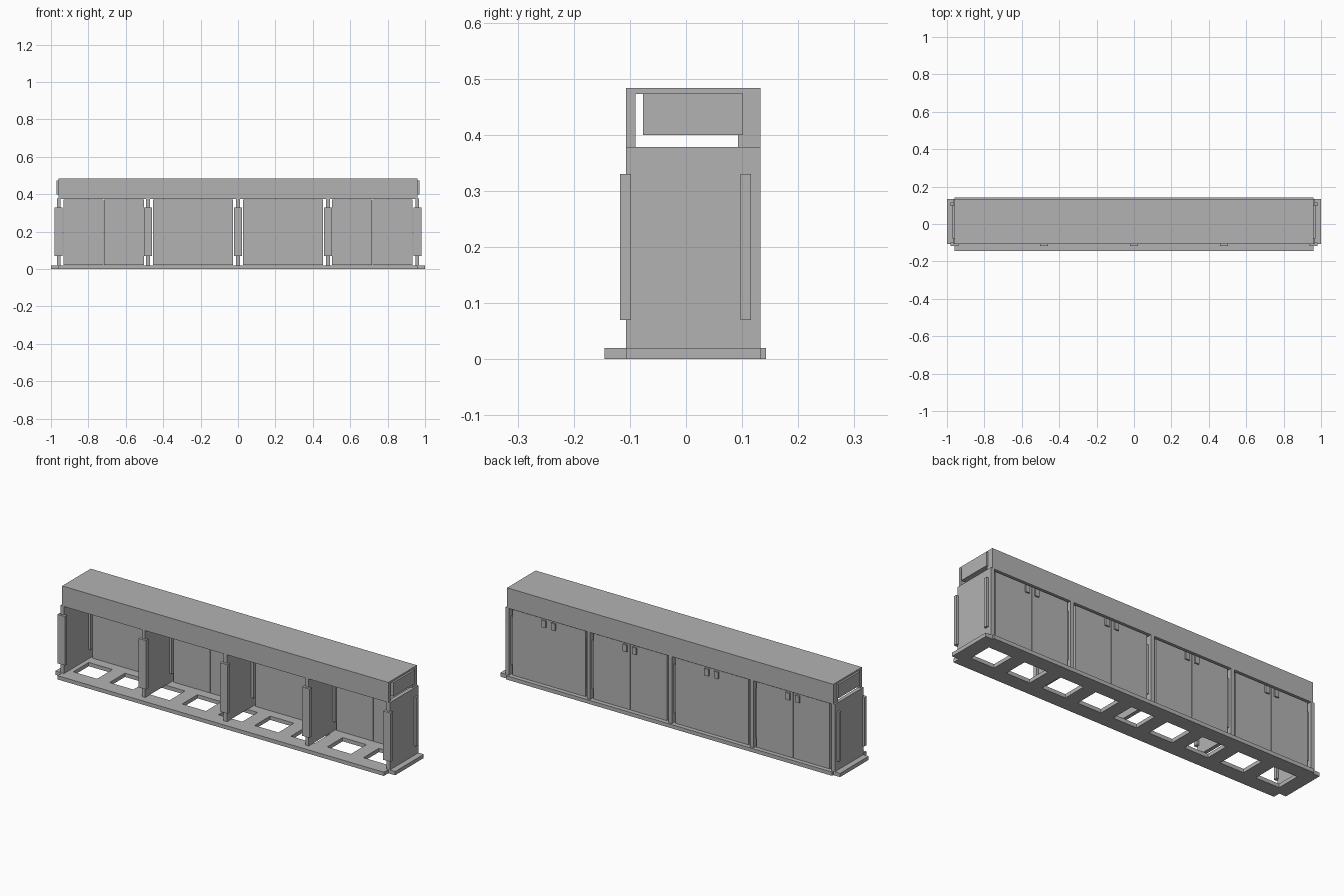
import bpy
import bmesh

cube = bpy.data.objects.get("Cube")
if cube:
    bpy.data.objects.remove(cube, do_unlink=True)

grey = bpy.data.materials.new("mid_grey")
grey.use_nodes = True
grey.diffuse_color = (0.45, 0.45, 0.45, 1)
grey.node_tree.nodes["Principled BSDF"].inputs["Base Color"].default_value = grey.diffuse_color


def add_object(name, bm):
    bmesh.ops.recalc_face_normals(bm, faces=bm.faces[:])
    mesh = bpy.data.meshes.new(name)
    bm.to_mesh(mesh)
    bm.free()
    mesh.materials.append(grey)
    obj = bpy.data.objects.new(name, mesh)
    bpy.context.collection.objects.link(obj)
    return obj


def box(name, x, y, z):
    """Box from its (low, high) range on each axis."""
    bm = bmesh.new()
    bmesh.ops.create_cube(bm, size=1)
    for v in bm.verts:
        v.co = [r[0] + (c + 0.5) * (r[1] - r[0]) for c, r in zip(v.co, (x, y, z))]
    return add_object(name, bm)


def extrude(bm, faces, offset):
    new = bmesh.ops.extrude_face_region(bm, geom=faces)["geom"]
    verts = [g for g in new if isinstance(g, bmesh.types.BMVert)]
    bmesh.ops.translate(bm, vec=offset, verts=verts)


BASE_TOP, PANEL_TOP = 0.02, 0.378
FRONT, BACK, END = -0.107, 0.133, 0.96
BAY = 0.481

# Base plate: stepped outline with a row of nine openings
holes = [i * 0.2135 for i in range(-4, 5)]
half_w, half_d = 0.07, 0.065
xs = sorted([-1, -END, END, 1] + [h + s * half_w for h in holes for s in (-1, 1)])
ys = [-0.145, FRONT, -half_d, half_d, BACK, 0.143]
bm = bmesh.new()
grid = [[bm.verts.new((x, y, 0)) for y in ys] for x in xs]
for i in range(len(xs) - 1):
    for j in range(len(ys) - 1):
        cx, cy = (xs[i] + xs[i + 1]) / 2, (ys[j] + ys[j + 1]) / 2
        in_hole = abs(cy) < half_d and any(abs(cx - h) < half_w for h in holes)
        in_corner = abs(cx) > END and not FRONT < cy < BACK
        if not in_hole and not in_corner:
            bm.faces.new((grid[i][j], grid[i + 1][j], grid[i + 1][j + 1], grid[i][j + 1]))
bmesh.ops.delete(bm, geom=[v for v in bm.verts if not v.link_faces], context='VERTS')
extrude(bm, bm.faces[:], (0, 0, BASE_TOP))
add_object("base_plate", bm)

# Top hood: open-ended channel, thicker at the back
profile = [(FRONT, 0.376), (-0.09, 0.376), (-0.09, 0.473), (0.093, 0.473),
           (0.093, 0.376), (BACK, 0.376), (BACK, 0.483), (FRONT, 0.483)]
bm = bmesh.new()
face = bm.faces.new([bm.verts.new((-END, y, z)) for y, z in profile])
extrude(bm, [face], (2 * END, 0, 0))
add_object("top_hood", bm)
box("hood_core", (-0.97, 0.97), (-0.077, 0.102), (0.40, 0.474))

# Upright panels with cover strips near their front and back edges
for i in range(-2, 3):
    x = i * BAY
    if abs(i) == 2:
        x = i / 2 * 0.959
    box("upright_panel", (x - 0.01, x + 0.01), (FRONT, BACK), (BASE_TOP, PANEL_TOP))
    for name, y in (("front_strip", (-0.118, -0.098)), ("back_strip", (0.097, 0.116))):
        box(name, (x - 0.022, x + 0.022), y, (0.07, 0.33))

# Pair of back doors with small handles in each bay
for i in range(4):
    mid = (i - 1.5) * BAY
    mid -= 0.003 if mid > 0.5 else -0.003 if mid < -0.5 else 0
    for side in (-1, 1):
        def span(a, b):
            return sorted((mid + side * a, mid + side * b))
        box("door", span(0.001, 0.215), (0.11, 0.125), (0.023, 0.371))
        box("handle", span(0.016, 0.04), (0.125, BACK), (0.328, 0.365))
